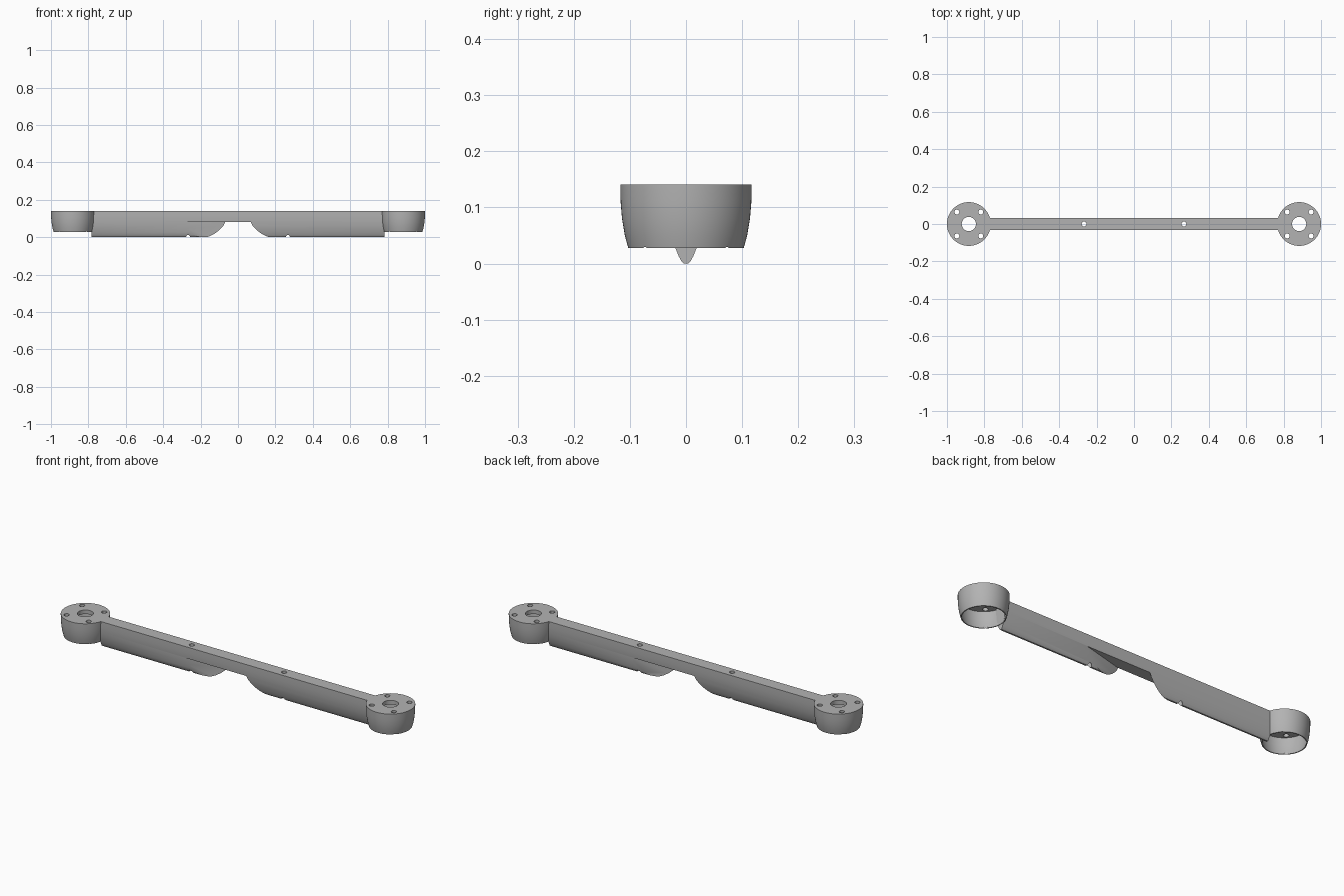
import bpy, bmesh
from math import cos, sin, pi

if "Cube" in bpy.data.objects:
    bpy.data.objects.remove(bpy.data.objects["Cube"])

TOP = 0.141
CUP_X = 0.883

grey = bpy.data.materials.new("plain grey")
grey.use_nodes = True
colour = (0.45, 0.45, 0.45, 1)
grey.diffuse_color = colour
grey.node_tree.nodes["Principled BSDF"].inputs["Base Color"].default_value = colour


def add_object(name, bm):
    bmesh.ops.recalc_face_normals(bm, faces=bm.faces)
    mesh = bpy.data.meshes.new(name)
    bm.to_mesh(mesh)
    bm.free()
    mesh.materials.append(grey)
    obj = bpy.data.objects.new(name, mesh)
    bpy.context.collection.objects.link(obj)
    return obj


def prism(name, points, direction):
    """Extrude a closed outline along a direction."""
    bm = bmesh.new()
    face = bm.faces.new([bm.verts.new(p) for p in points])
    ext = bmesh.ops.extrude_face_region(bm, geom=[face], use_keep_orig=True)
    moved = [v for v in ext["geom"] if isinstance(v, bmesh.types.BMVert)]
    bmesh.ops.translate(bm, verts=moved, vec=direction)
    return add_object(name, bm)


def lathe(name, profile, x, steps=72):
    """Turn a closed (radius, z) profile around a vertical axis."""
    bm = bmesh.new()
    rings = []
    for i in range(steps):
        a = 2 * pi * i / steps
        rings.append([bm.verts.new((x + r * cos(a), r * sin(a), z)) for r, z in profile])
    n = len(profile)
    for i in range(steps):
        a, b = rings[i], rings[(i + 1) % steps]
        for j in range(n):
            k = (j + 1) % n
            bm.faces.new((a[j], b[j], b[k], a[k]))
    return add_object(name, bm)


def cut(obj, cutter):
    mod = obj.modifiers.new("cut", "BOOLEAN")
    mod.operation = "DIFFERENCE"
    mod.solver = "EXACT"
    mod.object = cutter
    bpy.context.view_layer.objects.active = obj
    bpy.ops.object.modifier_apply(modifier=mod.name)
    bpy.data.objects.remove(cutter)


def drill(obj, x, y, r=0.013):
    circle = [(x + r * cos(2 * pi * i / 24), y + r * sin(2 * pi * i / 24), -0.1)
              for i in range(24)]
    cut(obj, prism("drill_cutter", circle, (0, 0, 0.4)))


def smooth(obj):
    bpy.ops.object.select_all(action="DESELECT")
    obj.select_set(True)
    bpy.context.view_layer.objects.active = obj
    bpy.ops.object.shade_smooth_by_angle(angle=0.5)


# Arm: flat top, sides curving in to a narrow keel
half = [(0.004, 0.0), (0.008, 0.004), (0.013, 0.013), (0.019, 0.028), (0.024, 0.045),
        (0.028, 0.062), (0.031, 0.085), (0.033, 0.11), (0.033, TOP)]
outline = half + [(-y, z) for y, z in reversed(half)]
arm = prism("arm", [(-0.783, y, z) for y, z in outline], (1.566, 0, 0))

# Middle notch, its ends slanting across the keel
notch = [(-0.415, -0.06), (-0.045, -0.06), (0.415, 0.06), (0.045, 0.06)]
cut(arm, prism("notch_cutter", [(x, y, -0.1) for x, y in notch], (0, 0, 0.18)))
for side in (-1, 1):
    drill(arm, side * 0.267, 0)
smooth(arm)

# Motor cups: open below, with a pierced top plate
cup_profile = [(0.038, TOP), (0.117, TOP), (0.1165, 0.11), (0.114, 0.08), (0.109, 0.05),
               (0.103, 0.028), (0.098, 0.028), (0.104, 0.05), (0.109, 0.08),
               (0.111, 0.12), (0.038, 0.12)]
for side, name in ((1, "left_motor_cup"), (-1, "right_motor_cup")):
    cup = lathe(name, cup_profile, side * CUP_X)
    for dx in (-0.064, 0.064):
        for dy in (-0.064, 0.064):
            drill(cup, side * CUP_X + dx, dy)
    smooth(cup)
